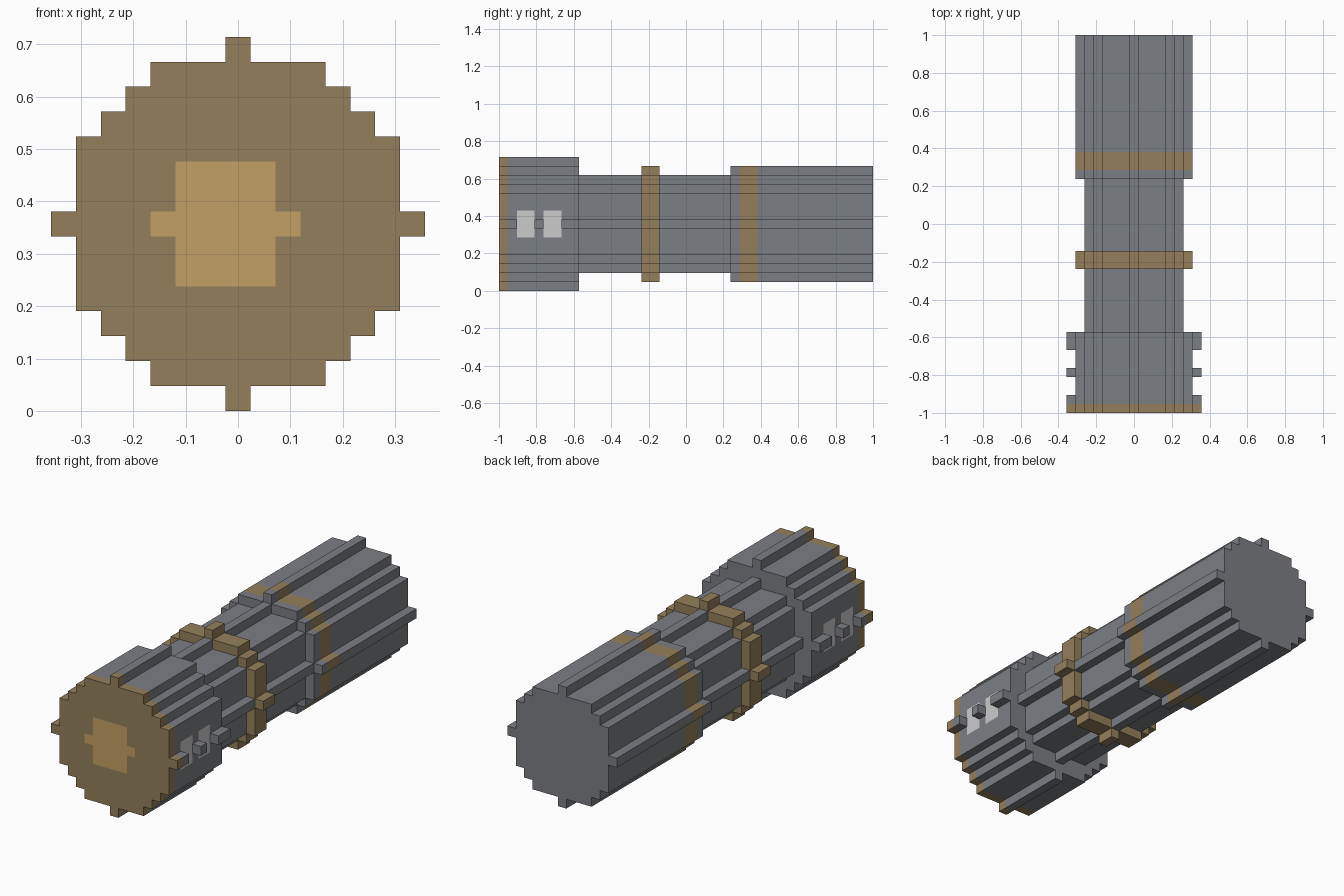
import bpy, bmesh, math
from mathutils import Vector

if "Cube" in bpy.data.objects:
    bpy.data.objects.remove(bpy.data.objects["Cube"])

U = 2 / 21 / 2          # one block
CZ = 7.5 * U            # axis height


def material(name, rgb):
    m = bpy.data.materials.new(name)
    m.diffuse_color = (*rgb, 1)
    m.use_nodes = True
    m.node_tree.nodes["Principled BSDF"].inputs["Base Color"].default_value = m.diffuse_color
    return m


STEEL = material("dark_steel", (0.198, 0.209, 0.231))
BRASS = material("dull_brass", (0.296, 0.212, 0.105))
GOLD = material("light_brass", (0.55, 0.35, 0.125))
WHITE = material("window_white", (0.98, 0.99, 1.0))


def world(x, y, z):
    """Block units (y from the front, x and z from the axis) to scene units."""
    return Vector((x * U, y * U - 1, z * U + CZ))


def disc_outline(r, side_ridge=True):
    """Stepped outline of a blocky disc of radius r."""
    right = []
    for j in range(-r, r + 1):
        w = math.isqrt(r * r - j * j)
        if j == 0 and not side_ridge:
            w = r - 1
        for p in ((w + .5, j - .5), (w + .5, j + .5)):
            # merge straight runs
            if len(right) > 1 and right[-1][0] == right[-2][0] == p[0]:
                right.pop()
            if not right or right[-1] != p:
                right.append(p)
    return right + [(-x, z) for x, z in reversed(right)]


def extrude(name, pts, y0, y1, mat=STEEL):
    """Extrude an x-z outline along y."""
    bm = bmesh.new()
    f = bm.faces.new([bm.verts.new(world(x, y0, z)) for x, z in pts])
    ext = bmesh.ops.extrude_face_region(bm, geom=[f], use_keep_orig=True)["geom"]
    bmesh.ops.translate(bm, vec=(0, (y1 - y0) * U, 0),
                        verts=[v for v in ext if isinstance(v, bmesh.types.BMVert)])
    bmesh.ops.recalc_face_normals(bm, faces=bm.faces)
    me = bpy.data.meshes.new(name)
    bm.to_mesh(me)
    bm.free()
    me.materials.append(mat)
    ob = bpy.data.objects.new(name, me)
    bpy.context.collection.objects.link(ob)
    return ob


def paint(ob, mat, lo, hi):
    """Cut the faces along a box and colour those inside it, keeping them flush."""
    me = ob.data
    if mat.name not in me.materials:
        me.materials.append(mat)
    idx = me.materials.find(mat.name)
    a, b = world(*lo), world(*hi)
    bm = bmesh.new()
    bm.from_mesh(me)
    for axis in range(3):
        for co in (a, b):
            no = Vector((0, 0, 0))
            no[axis] = 1
            bmesh.ops.bisect_plane(bm, geom=bm.verts[:] + bm.edges[:] + bm.faces[:],
                                   dist=1e-5, plane_co=co, plane_no=no)
    for f in bm.faces:
        c = f.calc_center_median()
        if all(a[i] < c[i] < b[i] for i in range(3)):
            f.material_index = idx
    bm.to_mesh(me)
    bm.free()


def rect(x0, x1, z0, z1):
    return [(x0, z0), (x1, z0), (x1, z1), (x0, z1)]


# Front cap with its inlay
cap = extrude("front_cap", disc_outline(7), 0, 1, BRASS)
paint(cap, GOLD, (-2.5, -.5, -2.5), (1.5, .5, 2.5))
paint(cap, GOLD, (-3.5, -.5, -.5), (2.5, .5, .5))

# Head with white windows and interrupted side ridges
head = extrude("head", disc_outline(7, False), 1, 9)
for side, s in (("right", 1), ("left", -1)):
    for n, (a, b) in enumerate(((1, 2), (4, 5), (7, 9))):
        extrude(f"{side}_ridge_{n}", rect(6.5 * s, 7.5 * s, -.5, .5), a, b)
    for a in (2, 5):
        x0, x1 = sorted((6.2 * s, 6.8 * s))
        paint(head, WHITE, (x0, a, -1.5), (x1, a + 2, 1.5))

# Narrow grip with raised ring
extrude("grip", disc_outline(5), 9, 26)
extrude("grip_ring", disc_outline(6), 16, 18, BRASS)

# Rear barrel with flush band
barrel = extrude("barrel", disc_outline(6), 26, 42)
paint(barrel, BRASS, (-9, 27, -9), (9, 29, 9))
